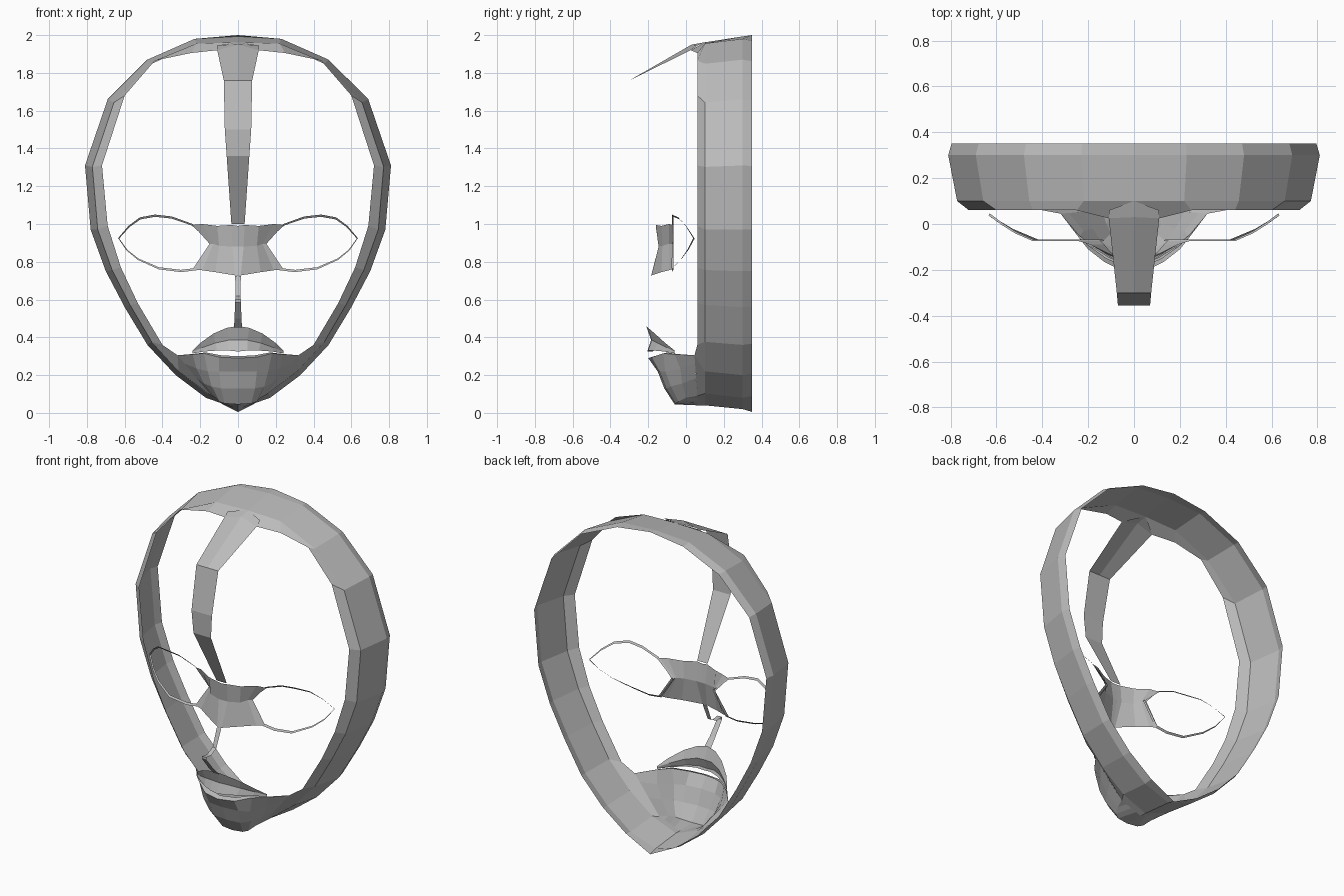
import bpy
from mathutils import Vector

grey = bpy.data.materials.new("neutral grey")
grey.diffuse_color = (0.5, 0.5, 0.5, 1)


def sheet(name, rows):
    """Flat-faced grid through rows of (x, y, z), mirrored across x = 0."""
    n = len(rows[0])
    verts = [p for r in rows for p in r]
    faces = [(i * n + j, i * n + j + 1, (i + 1) * n + j + 1, (i + 1) * n + j)
             for i in range(len(rows) - 1) for j in range(n - 1)]
    me = bpy.data.meshes.new(name)
    me.from_pydata(verts, [], faces)
    me.update()
    # point the sheet away from the hollow inside
    if sum((p.center - Vector((0, 0.35, 1))).dot(p.normal) * p.area
           for p in me.polygons) < 0:
        me.flip_normals()
    me.materials.append(grey)
    ob = bpy.data.objects.new(name, me)
    bpy.context.collection.objects.link(ob)
    m = ob.modifiers.new("mirror", 'MIRROR')
    m.use_clip = True
    m.merge_threshold = 0.0005
    return ob


# rim: widest outline and front inner edge, both from crown to chin
outer = [(0, 2.0), (.23, 1.98), (.48, 1.87), (.69, 1.66), (.81, 1.31), (.78, .97),
         (.70, .75), (.60, .56), (.48, .36), (.33, .20), (.17, .08), (0, .02)]
inner = [(.11, .025, 1.92), (.25, .06, 1.905), (.44, .06, 1.865), (.60, .06, 1.68),
         (.72, .06, 1.31), (.69, .06, .99), (.62, .06, .77), (.53, .06, .58),
         (.40, .06, .36), (.32, .045, .305), (.14, .06, .09), (0, .06, .04)]
back = [(x * .982, .35, 1 + (z - 1) * (.99 if 0 < x else 1)) for x, z in outer]
back[-1] = (0, .35, .005)
wide = [(x, .30, z) for x, z in outer]
wide[0] = (0, .30, 1.993)
mid = [(x * .952, .10, 1 + (z - 1) * .975) for x, z in outer]
mid[0] = (0, .10, 1.962)
mid[-1] = (0, .10, .04)
sheet("rim", [back, wide, mid, inner])

# forehead band: (half width, y, z) from crown to brow
band = [(.11, .025, 1.92), (.075, -.30, 1.76), (.07, -.355, 1.50),
        (.06, -.35, 1.36), (.035, -.16, 1.0)]
rows = [[(0, y, z), (w, y, z)] for w, y, z in band]
rows[0][0] = (0, .03, 1.95)
sheet("forehead_band", rows)
sheet("crown_join", [[(0, .03, 1.95), (.11, .025, 1.92)],
                     [(0, .10, 1.962), (.11, .06, 1.945)]])

# nose bridge spreading to the eye corners
sheet("nose_bridge", [
    [(0, -.16, .99), (.035, -.16, .995), (.11, -.13, .99), (.19, -.09, 1.0), (.24, -.075, .995)],
    [(0, -.145, .88), (.03, -.145, .88), (.10, -.125, .885), (.13, -.09, .895), (.15, -.07, .895)],
    [(0, -.185, .725), (.015, -.183, .728), (.12, -.13, .745), (.19, -.09, .755), (.24, -.075, .76)]])

# nose strip
nose = [(.015, -.185, .725), (.013, -.23, .62), (.014, -.28, .595), (.015, -.33, .60),
        (.016, -.33, .585), (.018, -.26, .50), (.022, -.21, .45)]
sheet("nose_strip", [[(0, y, z), (w, y, z)] for w, y, z in nose])

# thin ribbons around the eyes
eye = [(.13, -.075, .895), (.24, -.075, 1.0), (.35, -.075, 1.04), (.44, -.075, 1.05),
       (.52, -.04, 1.035), (.58, -.002, .99), (.635, .038, .925), (.59, .005, .86),
       (.53, -.03, .81), (.42, -.075, .76), (.30, -.075, .745), (.22, -.075, .755)]
eye.append(eye[0])
shrunk = [(.40 + (x - .40) * .975, y + .008, .90 + (z - .90) * .92) for x, y, z in eye]
sheet("eye_ribbon", [eye, shrunk])

# upper lip with its edge rolled inward
sheet("upper_lip", [
    [(0, -.21, .46), (.06, -.20, .45), (.13, -.165, .42), (.20, -.11, .37), (.24, -.06, .33)],
    [(0, -.185, .385), (.05, -.18, .385), (.12, -.15, .37), (.19, -.10, .345), (.24, -.06, .325)],
    [(0, -.205, .325), (.05, -.20, .33), (.11, -.17, .33), (.18, -.115, .325), (.24, -.06, .315)],
    [(0, -.175, .325), (.05, -.17, .33), (.11, -.145, .33), (.18, -.10, .325), (.24, -.055, .315)]])

# lower lip, chin and underside, meeting the rim
sheet("chin", [
    [(0, -.17, .30), (.09, -.15, .305), (.17, -.10, .32), (.24, -.05, .312), (.32, .045, .305)],
    [(0, -.20, .29), (.10, -.18, .295), (.18, -.12, .315), (.24, -.06, .31), (.32, .045, .305)],
    [(0, -.15, .22), (.10, -.14, .22), (.16, -.11, .22), (.22, -.03, .235), (.284, .048, .262)],
    [(0, -.115, .13), (.09, -.105, .13), (.14, -.08, .14), (.18, -.02, .155), (.22, .053, .185)],
    [(0, -.06, .045), (.07, -.055, .05), (.10, -.04, .06), (.12, .0, .08), (.14, .06, .09)],
    [(0, .06, .04), (.035, .06, .0525), (.07, .06, .065), (.105, .06, .0775), (.14, .06, .09)]])
